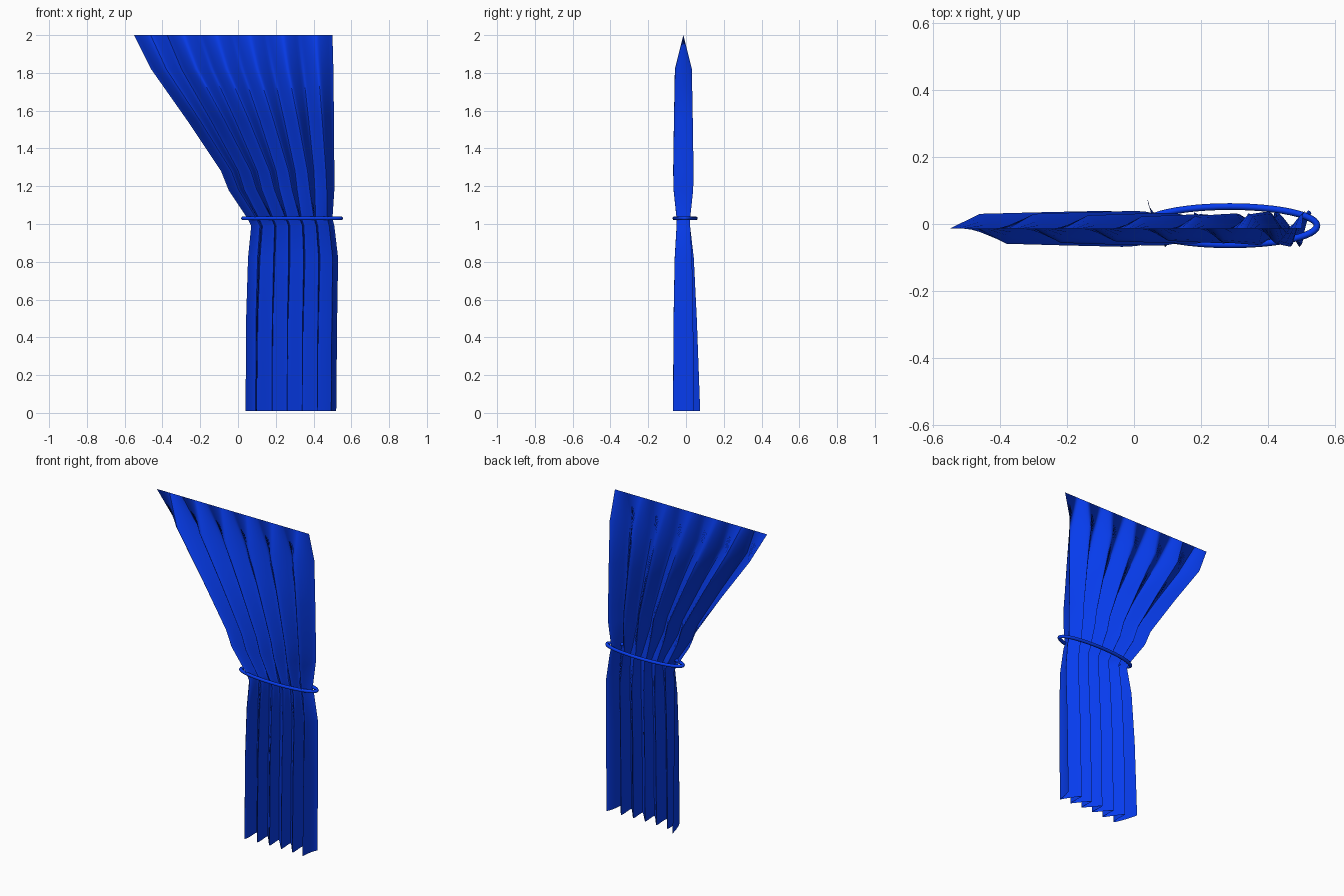
import bpy, bmesh
from math import sin, cos, asin, pi

if "Cube" in bpy.data.objects:
    bpy.data.objects.remove(bpy.data.objects["Cube"])

blue = bpy.data.materials.new("blue_cloth")
blue.diffuse_color = (0.002, 0.045, 0.85, 1)
blue.use_nodes = True
blue.node_tree.nodes["Principled BSDF"].inputs["Base Color"].default_value = blue.diffuse_color


def finish(bm, name, angle):
    me = bpy.data.meshes.new(name)
    bm.to_mesh(me)
    bm.free()
    ob = bpy.data.objects.new(name, me)
    bpy.context.collection.objects.link(ob)
    me.materials.append(blue)
    bpy.ops.object.select_all(action='DESELECT')
    ob.select_set(True)
    bpy.context.view_layer.objects.active = ob
    bpy.ops.object.shade_smooth_by_angle(angle=angle)
    return ob


def pleat(p):
    """Fold profile: softened zigzag."""
    return asin(0.95 * cos(p)) / asin(0.95)


# Curtain outline rows: z, left x, right x, fold depth, knife-pleat lean, backward flap at left edge
rows = [
    (2.00, -0.55, 0.50, 0.000, 0.000, 0.00),
    (1.82, -0.46, 0.505, 0.045, 0.000, 0.00),
    (1.55, -0.27, 0.508, 0.050, 0.004, 0.00),
    (1.28, -0.09, 0.51, 0.054, 0.008, 0.00),
    (1.18, -0.05, 0.51, 0.052, 0.010, 0.00),
    (1.03, 0.05, 0.50, 0.036, 0.014, 0.00),
    (0.99, 0.07, 0.51, 0.036, 0.014, 0.00),
    (0.82, 0.053, 0.53, 0.046, 0.016, 0.01),
    (0.50, 0.043, 0.525, 0.052, 0.018, 0.02),
    (0.01, 0.040, 0.52, 0.055, 0.020, 0.035),
]
FOLDS, STEPS = 6, 96

# Pleated curtain: one sheet lofted through the rows
bm = bmesh.new()
grid = []
for z, x0, x1, depth, lean, flap in rows:
    line = []
    for i in range(STEPS + 1):
        u = i / STEPS
        p = 2 * pi * FOLDS * u
        vary = 0.9 + 0.1 * sin(7 * u + 1)
        w = pleat(p)
        x = x0 + (x1 - x0) * u - lean * w * min(1, 8 * u, 8 * (1 - u))
        y = -0.014 + depth * vary * w + flap * max(0, 1 - 12 * u)
        line.append(bm.verts.new((max(x0, min(x1, x)), y, z)))
    grid.append(line)
for a, b in zip(grid, grid[1:]):
    for i in range(STEPS):
        bm.faces.new((a[i], b[i], b[i + 1], a[i + 1]))
finish(bm, "curtain", 0.6)

# Tieback: round cord swept around an ellipse
bm = bmesh.new()
N, M, R = 48, 8, 0.01
ring = []
for i in range(N):
    t = 2 * pi * i / N
    nx, ny = cos(t) * 0.059, sin(t) * 0.26
    length = (nx * nx + ny * ny) ** 0.5
    loop = []
    for j in range(M):
        s = 2 * pi * j / M
        d = R * cos(s) / length
        loop.append(bm.verts.new((0.286 + 0.26 * cos(t) + nx * d,
                                  -0.005 + 0.057 * sin(t) + ny * d,
                                  1.03 + R * sin(s))))
    ring.append(loop)
for i in range(N):
    a, b = ring[i], ring[(i + 1) % N]
    for j in range(M):
        k = (j + 1) % M
        bm.faces.new((a[j], b[j], b[k], a[k]))
bmesh.ops.recalc_face_normals(bm, faces=bm.faces)
finish(bm, "tieback_cord", 1.0)
